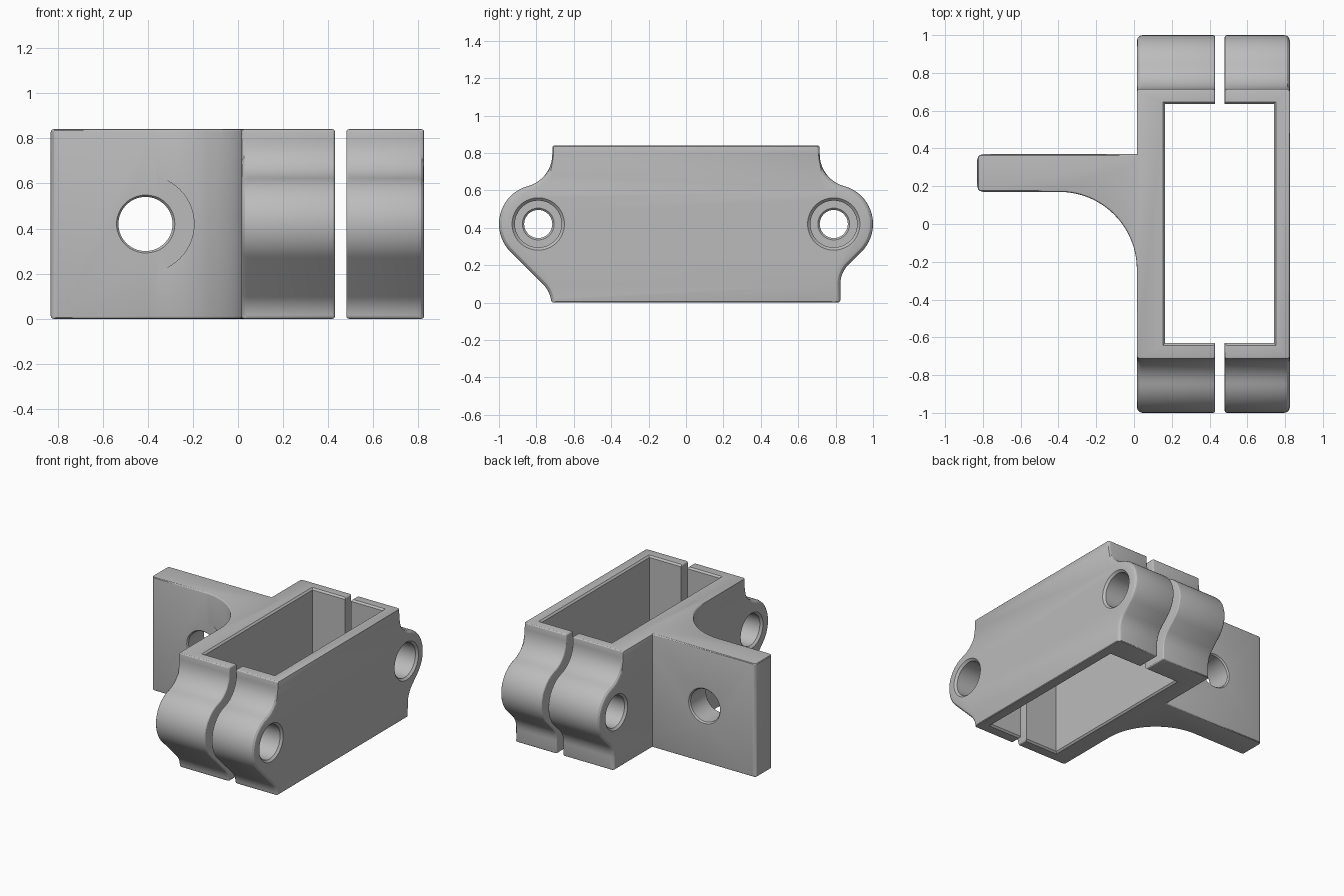
import bpy, bmesh
from math import sin, cos, pi, radians

cube = bpy.data.objects.get("Cube")
if cube:
    bpy.data.objects.remove(cube, do_unlink=True)

grey = bpy.data.materials.new("plain_grey")
grey.use_nodes = True
grey.diffuse_color = (0.5, 0.5, 0.5, 1)
grey.node_tree.nodes["Principled BSDF"].inputs["Base Color"].default_value = (0.5, 0.5, 0.5, 1)

HEIGHT, EAR_Y, EAR_Z = 0.84, 0.79, 0.42


def arc(cx, cy, r, start, end, n):
    """Points on an arc, angles in degrees."""
    steps = [radians(start + (end - start) * i / n) for i in range(n + 1)]
    return [(cx + r * cos(a), cy + r * sin(a)) for a in steps]


def loft(name, rings, weight=None):
    """Closed solid through equal-sized rings; weight(midpoint) sizes its edge rounding."""
    bm = bmesh.new()
    loops = [[bm.verts.new(p) for p in ring] for ring in rings]
    for a, b in zip(loops, loops[1:]):
        for i in range(len(a)):
            j = (i + 1) % len(a)
            bm.faces.new((a[i], a[j], b[j], b[i]))
    bm.faces.new(loops[0])
    bm.faces.new(loops[-1])
    bmesh.ops.recalc_face_normals(bm, faces=bm.faces)
    if weight:
        layer = bm.edges.layers.float.new("bevel_weight_edge")
        for e in bm.edges:
            if e.calc_face_angle(0) > radians(50):
                e[layer] = weight((e.verts[0].co + e.verts[1].co) / 2)
    mesh = bpy.data.meshes.new(name)
    bm.to_mesh(mesh)
    bm.free()
    mesh.materials.append(grey)
    obj = bpy.data.objects.new(name, mesh)
    bpy.context.collection.objects.link(obj)
    if weight:
        mod = obj.modifiers.new("rounding", 'BEVEL')
        mod.limit_method = 'WEIGHT'
        mod.width = 0.03
        mod.segments = 3
        mod.use_clamp_overlap = False
    return obj


def bore(name, profile, place, sides=64):
    """Stepped round cutter from (position, radius) pairs."""
    rings = [[place(t, r * cos(2 * pi * i / sides), r * sin(2 * pi * i / sides))
              for i in range(sides)] for t, r in profile]
    cutter = loft(name, rings)
    cutter.hide_render = True
    return cutter


def cut(obj, cutters):
    for c in cutters:
        mod = obj.modifiers.new("cut", 'BOOLEAN')
        mod.operation = 'DIFFERENCE'
        mod.solver = 'EXACT'
        mod.object = c


# Clamp outline, seen along x: two eared ends with different lower flanks
upper = [(0.715, HEIGHT)] + arc(0.89, 0.792, 0.175, 180, 255, 10)
ear = arc(EAR_Y, EAR_Z, 0.21, 75, -45, 20)[1:]
back_end = upper + ear + arc(0.975, 0.097, 0.15, 135, 180, 6) + [(0.825, 0)]
front_end = upper + ear + arc(0.87, -0.008, 0.15, 135, 177, 6)
outline = back_end + [(-y, z) for y, z in reversed(front_end)]


def clamp_half(name, x0, x1, outer_x):
    def weight(m):
        on_ear = abs(m.y) > 0.72 and abs(m.x - outer_x) < 0.01
        return 1.0 if on_ear else 0.4
    return loft(name, [[(x, y, z) for y, z in outline] for x in (x0, x1)], weight)


inner_half = clamp_half("inner_clamp_half", 0.015, 0.43, 0.015)
outer_half = clamp_half("outer_clamp_half", 0.48, 0.825, 0.825)

# Rectangular opening with chamfered rims
cavity_rings = []
for z, d in ((-0.01, 0.022), (0.012, 0), (HEIGHT - 0.012, 0), (HEIGHT + 0.01, 0.022)):
    cavity_rings.append([(0.165 - d, -0.63 - d, z), (0.74 + d, -0.63 - d, z),
                         (0.74 + d, 0.635 + d, z), (0.165 - d, 0.635 + d, z)])
cavity = loft("cavity_cutter", cavity_rings)
cavity.hide_render = True

# Counterbored bolt holes through both ears
bolt_profile = [(0.84, 0.155), (0.81, 0.125), (0.62, 0.125), (0.62, 0.085),
                (0.61, 0.075), (0.23, 0.075), (0.22, 0.085), (0.22, 0.115),
                (0.03, 0.115), (0.0, 0.145)]
bolt_cutters = [bore("bolt_hole_cutter", bolt_profile,
                     lambda t, a, b, s=s: (t, s * EAR_Y + a, EAR_Z + b)) for s in (-1, 1)]
for half in (inner_half, outer_half):
    cut(half, [cavity] + bolt_cutters)

# Mounting flange with a large concave fillet
plan = [(0.1, 0.37), (-0.83, 0.37), (-0.83, 0.17)]
plan += arc(-0.395, -0.24, 0.41, 90, 0, 28) + [(0.1, -0.24)]
flange = loft("mounting_flange", [[(x, y, z) for x, y in plan] for z in (0, HEIGHT)],
              lambda m: 1.0 if m.x < -0.82 and 0.1 < m.z < 0.74 else 0.4)

# Flange hole with a clearance recess in the fillet
flange_profile = [(0.38, 0.138), (0.36, 0.12), (0.18, 0.12), (0.168, 0.13),
                  (0.168, 0.215), (-0.3, 0.215)]
flange_cutter = bore("flange_hole_cutter", flange_profile,
                     lambda t, a, b: (-0.41 + a, t, EAR_Z + b))
cut(flange, [flange_cutter])

# Apply the shaping and shade smooth across the curves
bpy.ops.object.select_all(action='DESELECT')
parts = [inner_half, outer_half, flange]
for part in parts:
    part.select_set(True)
bpy.context.view_layer.objects.active = inner_half
bpy.ops.object.convert(target='MESH')
bpy.ops.object.shade_smooth_by_angle(angle=radians(28))
for cutter in [cavity, flange_cutter] + bolt_cutters:
    bpy.data.objects.remove(cutter, do_unlink=True)
